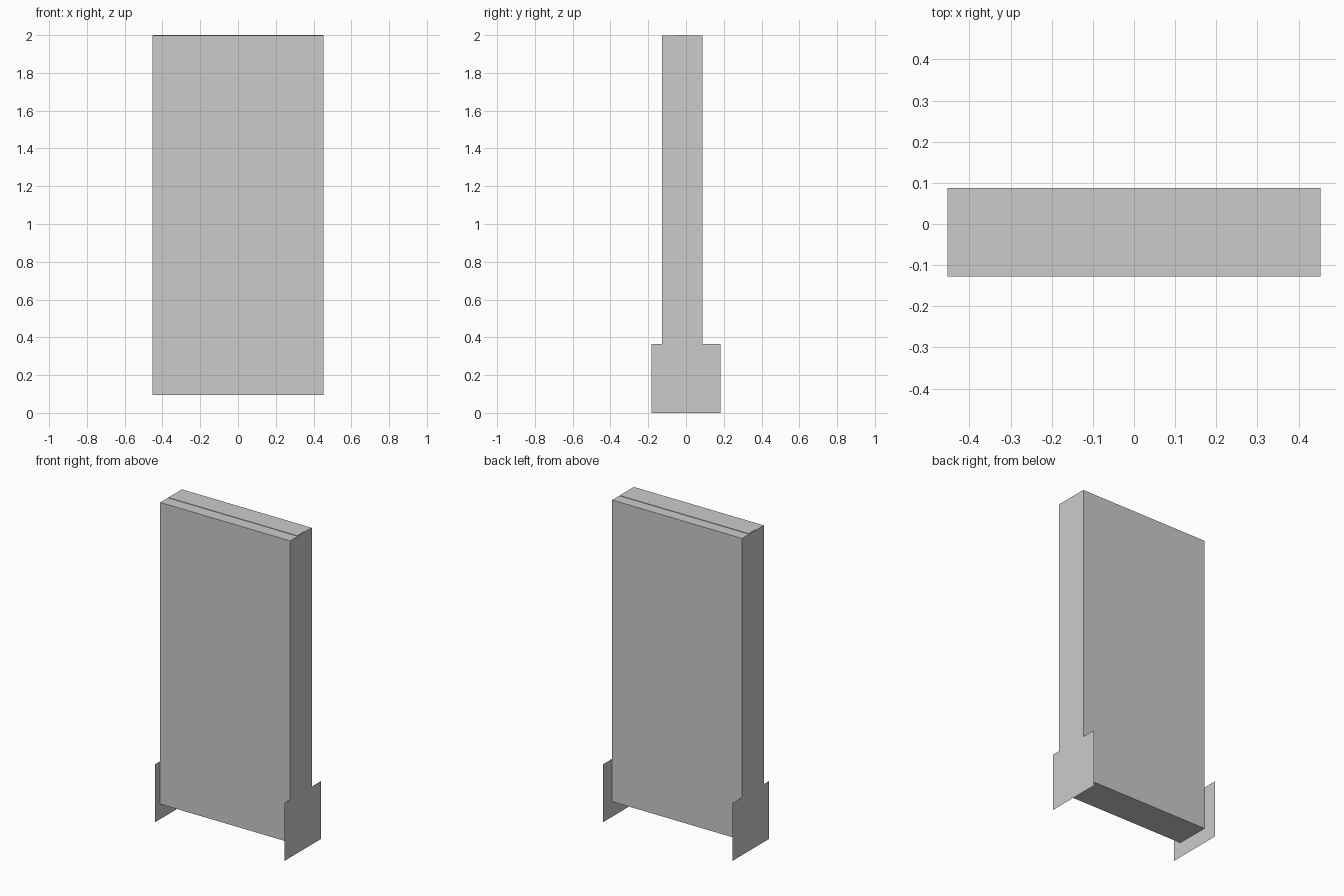
import bpy, bmesh
from mathutils import Matrix, Vector

if "Cube" in bpy.data.objects:
    bpy.data.objects.remove(bpy.data.objects["Cube"])

HALF_W = 0.453


def box(name, lo, hi):
    lo, hi = Vector(lo), Vector(hi)
    bm = bmesh.new()
    bmesh.ops.create_cube(bm, size=1, matrix=Matrix.Translation((lo + hi) / 2)
                          @ Matrix.Diagonal((*(hi - lo), 1)))
    return finish(name, bm)


def side_plate(name, x, half_depth, top):
    bm = bmesh.new()
    pts = [(-half_depth, 0), (half_depth, 0), (half_depth, top), (-half_depth, top)]
    if x < 0:
        pts.reverse()  # keep the face pointing outward
    bm.faces.new([bm.verts.new((x, y, z)) for y, z in pts])
    return finish(name, bm)


def finish(name, bm):
    mesh = bpy.data.meshes.new(name)
    bm.to_mesh(mesh)
    bm.free()
    obj = bpy.data.objects.new(name, mesh)
    bpy.context.collection.objects.link(obj)
    return obj


# Upright slab
box("main_panel", (-HALF_W, -0.128, 0.095), (HALF_W, 0.088, 1.997))

# Barely raised strip along the top edge
box("top_strip", (-HALF_W + 0.003, -0.052, 1.99), (HALF_W - 0.003, 0.018, 2.0))

# Paper-thin feet flush with both ends of the slab
for side, label in ((-1, "left"), (1, "right")):
    side_plate(label + "_foot", side * HALF_W, 0.182, 0.365)
